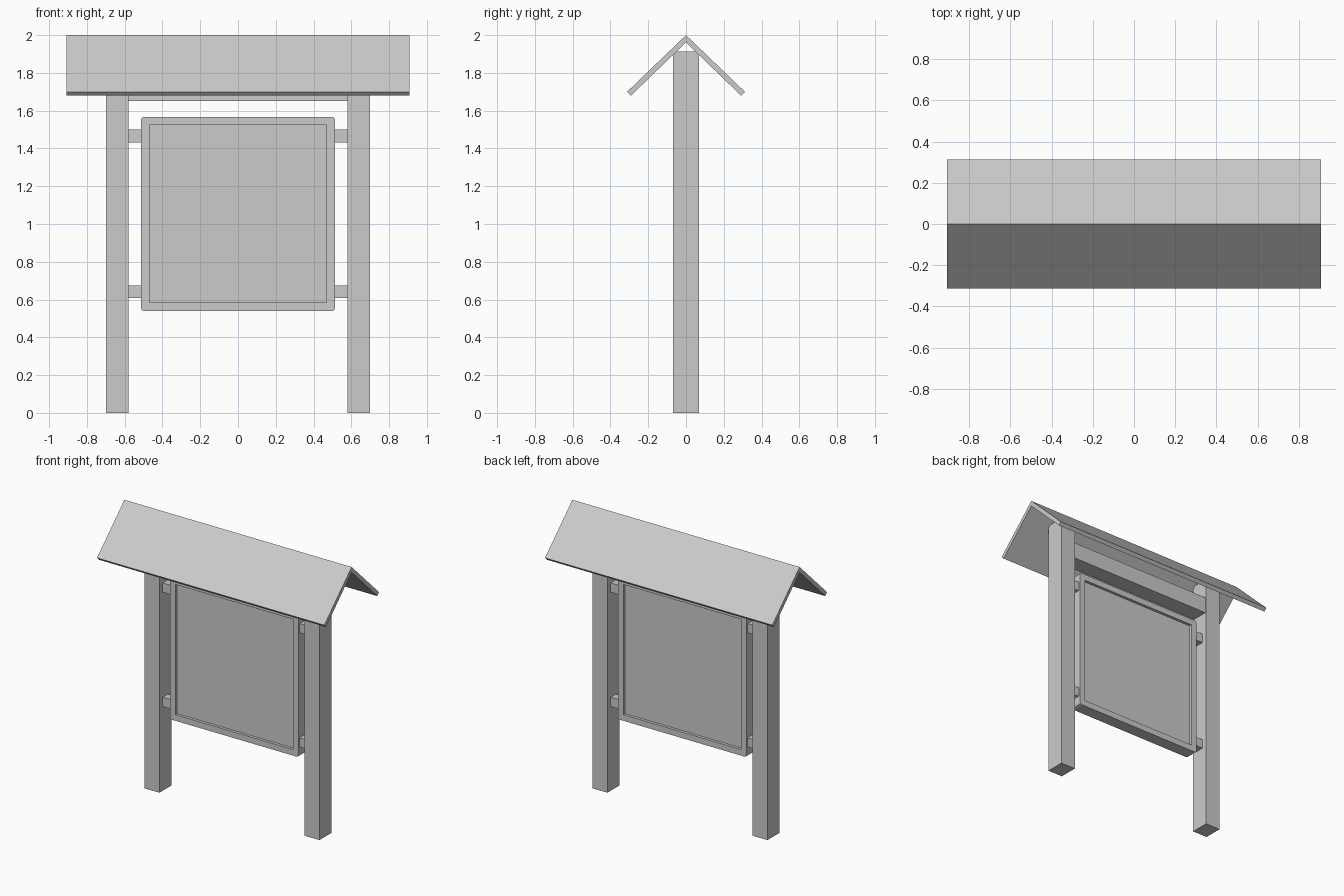
import bpy, bmesh
from mathutils import Matrix, Vector

if "Cube" in bpy.data.objects:
    bpy.data.objects.remove(bpy.data.objects["Cube"])


def finish(name, bm):
    bmesh.ops.recalc_face_normals(bm, faces=bm.faces)
    me = bpy.data.meshes.new(name)
    bm.to_mesh(me)
    bm.free()
    ob = bpy.data.objects.new(name, me)
    bpy.context.collection.objects.link(ob)
    return ob


def box_bm(x0, x1, y0, y1, z0, z1):
    bm = bmesh.new()
    centre = Matrix.Translation(((x0 + x1) / 2, (y0 + y1) / 2, (z0 + z1) / 2))
    size = Matrix.Diagonal((x1 - x0, y1 - y0, z1 - z0, 1))
    bmesh.ops.create_cube(bm, size=1, matrix=centre @ size)
    return bm


def prism(name, profile, x0, x1):
    """Extrude a (y, z) profile along x."""
    bm = bmesh.new()
    face = bm.faces.new([bm.verts.new((x0, y, z)) for y, z in profile])
    ext = bmesh.ops.extrude_face_region(bm, geom=[face])["geom"]
    moved = [v for v in ext if isinstance(v, bmesh.types.BMVert)]
    bmesh.ops.translate(bm, verts=moved, vec=(x1 - x0, 0, 0))
    return finish(name, bm)


# Gabled roof
prism("roof", [(0, 2.0), (0.312, 1.7), (0.292, 1.679), (0, 1.961),
               (-0.292, 1.679), (-0.312, 1.7)], -0.907, 0.907)

# Posts with tops trimmed under the roof, and panel brackets
post = [(-0.068, 0), (0.068, 0), (0.068, 1.885), (0.062, 1.901), (0.05, 1.912),
        (-0.05, 1.912), (-0.062, 1.901), (-0.068, 1.885)]
for side, s in (("left", -1), ("right", 1)):
    prism(f"{side}_post", post, *sorted((s * 0.58, s * 0.698)))
    for level, z in (("lower", 0.607), ("upper", 1.432)):
        x0, x1 = sorted((s * 0.505, s * 0.585))
        finish(f"{side}_{level}_bracket",
               box_bm(x0, x1, -0.03, 0.03, z, z + 0.067))

# Top crossbeam
finish("crossbeam", box_bm(-0.585, 0.585, -0.06, 0.06, 1.652, 1.77))

# Display panel, recessed on both faces, with rounded outer corners
bm = box_bm(-0.513, 0.513, -0.045, 0.045, 0.54, 1.567)
corners = [e for e in bm.edges
           if abs(e.verts[0].co.y - e.verts[1].co.y) > 0.05]
fronts = [f for f in bm.faces if abs(f.normal.y) > 0.9]
bmesh.ops.inset_individual(bm, faces=fronts, thickness=0.062)
for f in bmesh.ops.extrude_discrete_faces(bm, faces=fronts)["faces"]:
    inward = -0.02 if f.calc_center_median().y > 0 else 0.02
    bmesh.ops.translate(bm, verts=f.verts[:], vec=Vector((0, inward, 0)))
bmesh.ops.bevel(bm, geom=corners, offset=0.014, segments=2, profile=0.5,
                affect='EDGES')
finish("display_panel", bm)
